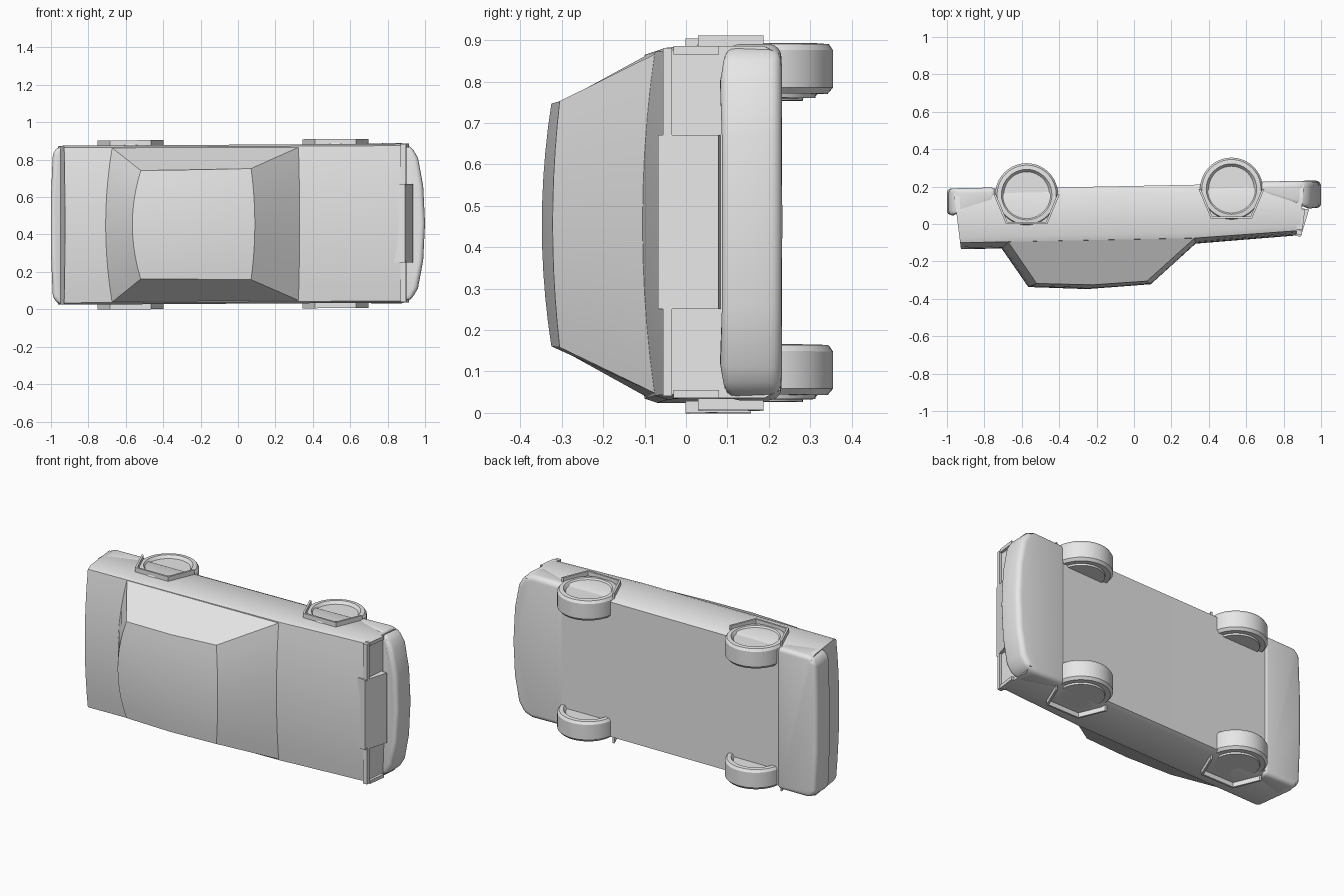
import bpy, bmesh, math

cube = bpy.data.objects.get("Cube")
if cube:
    bpy.data.objects.remove(cube, do_unlink=True)

grey = bpy.data.materials.new("plain_grey")
grey.use_nodes = True
grey.diffuse_color = (0.8, 0.8, 0.8, 1)
grey.node_tree.nodes["Principled BSDF"].inputs["Base Color"].default_value = grey.diffuse_color

# The car lies on its side: length on x, roof towards -y, width on z.
MID = 0.455      # height of the car's centre plane
HALF = 0.425     # half the body width
LEAN = 0.006     # slight lean along the length


def finish(name, bm, bevel=0, angle=30):
    """Turn a bmesh into a shaded object, measured from the centre plane."""
    bmesh.ops.recalc_face_normals(bm, faces=bm.faces)
    for v in bm.verts:
        v.co.z += MID + LEAN * v.co.x
    mesh = bpy.data.meshes.new(name)
    bm.to_mesh(mesh)
    bm.free()
    mesh.materials.append(grey)
    ob = bpy.data.objects.new(name, mesh)
    bpy.context.collection.objects.link(ob)
    bpy.ops.object.select_all(action='DESELECT')
    ob.select_set(True)
    bpy.context.view_layer.objects.active = ob
    if bevel:
        mod = ob.modifiers.new("round", 'BEVEL')
        mod.width = bevel
        mod.segments = 4
        mod.limit_method = 'ANGLE'
        mod.angle_limit = math.radians(35)
        bpy.ops.object.modifier_apply(modifier=mod.name)
    bpy.ops.object.shade_smooth_by_angle(angle=math.radians(angle))
    return ob


def loft(rings, closed=True, caps=True):
    """Join rings of points with quads."""
    bm = bmesh.new()
    rows = [[bm.verts.new(p) for p in ring] for ring in rings]
    n = len(rows[0])
    for a, b in zip(rows, rows[1:]):
        for i in range(n if closed else n - 1):
            j = (i + 1) % n
            bm.faces.new((a[i], a[j], b[j], b[i]))
    if caps:
        bm.faces.new(rows[0])
        bm.faces.new(rows[-1])
    return bm, rows


# Body shell: top x, bottom x, belt y, crown y, floor y
STATIONS = [(-0.925, -0.965, -0.10, -0.135, 0.185),
            (-0.68, -0.68, -0.095, -0.13, 0.19),
            (0.33, 0.33, -0.075, -0.105, 0.21),
            (0.885, 0.91, -0.035, -0.06, 0.228)]
STEPS = [i / 5 - 1 for i in range(11)]


def body_ring(xt, xb, belt, crown, floor):
    side = [(HALF - 0.02, floor), (HALF, floor - 0.04), (HALF, belt + 0.03)]
    top = [(-(HALF - 0.01) * u, belt + (crown - belt) * (1 - u * u)) for u in STEPS]
    pts = side + top + [(-z, y) for z, y in reversed(side)]
    return [(xt + (xb - xt) * (y - crown) / (floor - crown), y, z) for z, y in pts]


finish("body", loft([body_ring(*s) for s in STATIONS])[0])

# Cabin: edge x, centre x, edge y, centre y, half width
CABIN = [(-0.68, -0.715, -0.085, -0.12, 0.418),
         (-0.52, -0.565, -0.318, -0.337, 0.29),
         (-0.22, -0.25, -0.325, -0.348, 0.293),
         (0.07, 0.09, -0.305, -0.322, 0.297),
         (0.33, 0.335, -0.07, -0.10, 0.412)]
rings = [[(xe + (xc - xe) * (1 - u * u), ye + (yc - ye) * (1 - u * u), u * w)
          for u in STEPS] for xe, xc, ye, yc, w in CABIN]
bm, rows = loft(rings, closed=False, caps=False)
for i in (0, -1):
    bm.faces.new([r[i] for r in rows])
bm.faces.new(rows[0] + rows[-1][::-1])
finish("cabin", bm, angle=25)


def block(name, plan, top, floor, bevel):
    """Solid from a half plan (x, z), mirrored, with a top height set by x."""
    outline = plan + [(x, -z) for x, z in reversed(plan) if z]
    bm, _ = loft([[(x, top(x), z) for x, z in outline],
                  [(x, floor(x), z) for x, z in outline]])
    finish(name, bm, bevel)


# Bumpers wrap round the corners and taper along the sides
block("front_bumper",
      [(0.66, 0.426), (0.87, 0.43), (0.925, 0.412), (0.962, 0.35), (0.99, 0.2), (1.0, 0)],
      lambda x: 0.08 + max(0, 0.93 - x) * 0.3, lambda x: 0.213 + 0.02 * x, 0.03)
block("rear_bumper",
      [(-0.74, 0.426), (-0.955, 0.425), (-0.99, 0.39), (-1.0, 0.15), (-1.0, 0)],
      lambda x: 0.045 + max(0, x + 0.95) * 0.35, lambda x: 0.21 + 0.02 * x, 0.025)

# Grille standing proud between the headlights
bm, _ = loft([[(0.80, -0.052, z), (0.892, -0.068, z), (0.936, 0.078, z), (0.85, 0.09, z)]
              for z in (-0.21, 0.21)])
finish("grille", bm)

# Headlight surrounds: thin frames on the sloping nose
for sign, side in ((1, "upper"), (-1, "lower")):
    for part, z0, z1, y0, y1 in (("outer", 0.405, 0.425, -0.03, 0.08),
                                 ("top", 0.2, 0.42, -0.056, -0.034)):
        bm, _ = loft([[(0.87, y0, sign * z), (0.898 + 0.13 * (y0 + 0.05), y0, sign * z),
                       (0.898 + 0.13 * (y1 + 0.05), y1, sign * z), (0.87, y1, sign * z)]
                      for z in (z0, z1)])
        finish(f"headlight_{part}_{side}", bm)

# Wheels: one lathe profile (radius, z), repeated at each corner
TYRE = [(0.125, -0.07), (0.127, -0.06), (0.155, -0.06), (0.168, -0.045), (0.168, 0.045),
        (0.158, 0.06), (0.135, 0.062), (0.122, 0.045)]
# Arches: half outline round the wheel centre
ARCH = [(-0.176, 0.0), (-0.11, -0.158), (0.11, -0.158), (0.176, 0.0)]

for end, cx, cy in (("rear", -0.574, 0.157), ("front", 0.521, 0.187)):
    for sign, side in ((1, "upper"), (-1, "lower")):
        cz = 0.372 if sign > 0 else -0.355
        rings = []
        for r, z in TYRE:
            rings.append([(cx + r * math.cos(a), cy + r * math.sin(a), cz + z)
                          for a in (math.tau * i / 40 for i in range(40))])
        finish(f"{end}_wheel_{side}", loft(rings)[0])

        bm = bmesh.new()
        for (x0, y0), (x1, y1) in zip(ARCH, ARCH[1:]):
            quad = [(x0, y0), (x1, y1), (x1 * 0.93, y1 * 0.93), (x0 * 0.93, y0 * 0.93)]
            lo, hi = [[bm.verts.new((cx + x, cy + y, sign * z)) for x, y in quad]
                      for z in (0.38, 0.452)]
            bm.faces.new(lo)
            bm.faces.new(hi)
            for i in range(4):
                j = (i + 1) % 4
                bm.faces.new((lo[i], lo[j], hi[j], hi[i]))
        finish(f"{end}_arch_{side}", bm)
